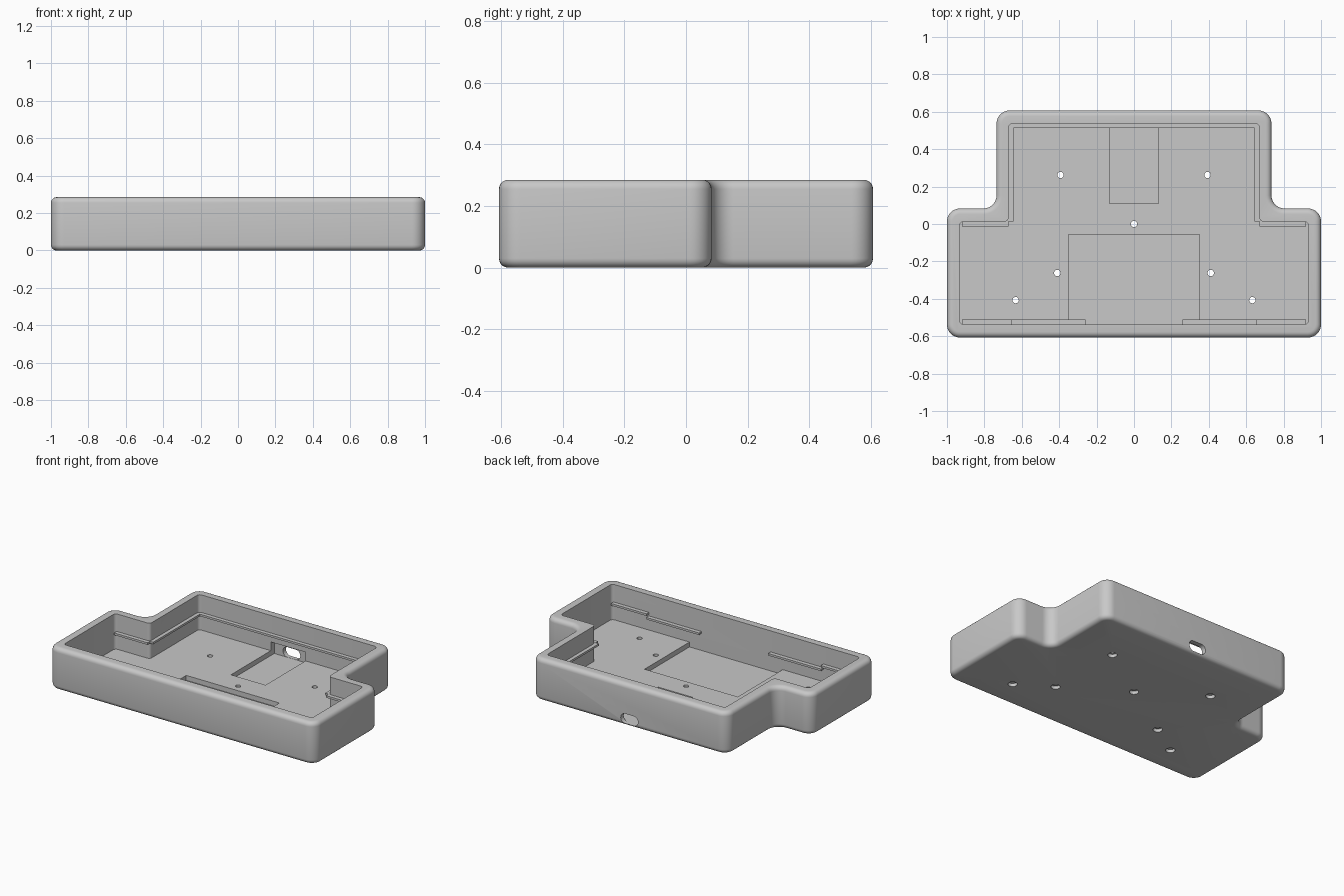
import bpy, bmesh, math
from mathutils import Vector

cube = bpy.data.objects.get("Cube")
if cube:
    bpy.data.objects.remove(cube, do_unlink=True)

HEIGHT, FLOOR, POCKET = 0.285, 0.046, 0.013

grey = bpy.data.materials.new("light grey plastic")
grey.use_nodes = True
grey.diffuse_color = (0.58, 0.58, 0.58, 1)
grey.node_tree.nodes["Principled BSDF"].inputs["Base Color"].default_value = (0.58, 0.58, 0.58, 1)


def tee(wide, narrow, front, step, back):
    """Mirrored T-shaped outline, counter-clockwise."""
    half = [(wide, front), (wide, step), (narrow, step), (narrow, back)]
    return half + [(-x, y) for x, y in reversed(half)]


def box(x0, x1, y0, y1):
    return [(x0, y0), (x1, y0), (x1, y1), (x0, y1)]


def fillet(points, radius, steps):
    """Round every right-angled corner of an outline."""
    out = []
    for i, p in enumerate(points):
        p = Vector(p)
        a = (Vector(points[i - 1]) - p).normalized() * radius
        b = (Vector(points[(i + 1) % len(points)]) - p).normalized() * radius
        for k in range(steps + 1):
            t = k / steps * math.pi / 2
            out.append(p + a + b - b * math.cos(t) - a * math.sin(t))
    return out


def prism(name, outline, z0, z1, bevel=0.0):
    """Extrude an outline upward, optionally rounding its rims."""
    bm = bmesh.new()
    face = bm.faces.new([bm.verts.new((p[0], p[1], z0)) for p in outline])
    top = bmesh.ops.extrude_face_region(bm, geom=[face])["geom"]
    for v in top:
        if isinstance(v, bmesh.types.BMVert):
            v.co.z = z1
    bmesh.ops.recalc_face_normals(bm, faces=bm.faces)
    if bevel:
        rims = [e for e in bm.edges if abs(e.verts[0].co.z - e.verts[1].co.z) < 1e-5]
        bmesh.ops.bevel(bm, geom=rims, offset=bevel, segments=5, profile=0.5, affect='EDGES')
    return finish(name, bm)


def cylinder(name, x, y, radius, z0, z1):
    bm = bmesh.new()
    bmesh.ops.create_cone(bm, cap_ends=True, segments=24, radius1=radius, radius2=radius, depth=z1 - z0)
    bmesh.ops.translate(bm, verts=bm.verts, vec=(x, y, (z0 + z1) / 2))
    return finish(name, bm)


def finish(name, bm):
    mesh = bpy.data.meshes.new(name)
    bm.to_mesh(mesh)
    bm.free()
    mesh.materials.append(grey)
    obj = bpy.data.objects.new(name, mesh)
    bpy.context.collection.objects.link(obj)
    return obj


def cut(target, cutter):
    """Subtract a cutter, bake the result and discard the cutter."""
    cutter.hide_render = True
    mod = target.modifiers.new("cut", 'BOOLEAN')
    mod.operation, mod.solver, mod.object = 'DIFFERENCE', 'EXACT', cutter
    graph = bpy.context.evaluated_depsgraph_get()
    mesh = bpy.data.meshes.new_from_object(target.evaluated_get(graph))
    target.modifiers.clear()
    target.data = mesh
    bpy.data.objects.remove(cutter, do_unlink=True)


# Outer shell with rounded corners and rims
shell = prism("case_shell", fillet(tee(1, 0.735, -0.607, 0.083, 0.607), 0.07, 8), 0, HEIGHT, 0.03)

# Main cavity
cut(shell, prism("cavity_cutter", fillet(tee(0.932, 0.67, -0.537, 0.013, 0.538), 0.022, 5), FLOOR, 1))

# Shallow floor pockets; the rear one reaches into the back wall
cut(shell, prism("front_pocket_cutter", box(-0.35, 0.35, -0.537, -0.055), POCKET, 0.06))
cut(shell, prism("rear_pocket_cutter", box(-0.13, 0.13, 0.11, 0.575), POCKET, 0.105))

# Oblong cable port through the back wall
port = prism("port_cutter", fillet(box(-0.065, 0.065, -0.034, 0.034), 0.0335, 8), -0.1, 0.1)
port.rotation_euler.x = math.pi / 2
port.location = (0, 0.62, 0.048)
bpy.context.view_layer.update()
cut(shell, port)

# Countersunk screw holes
holes = [(0, 0)]
for x, y in [(0.393, 0.262), (0.41, -0.262), (0.633, -0.407)]:
    holes += [(x, y), (-x, y)]
for x, y in holes:
    cut(shell, cylinder("screw_hole_cutter", x, y, 0.017, -0.05, 0.15))
    cut(shell, cylinder("screw_head_cutter", x, y, 0.029, -0.05, 0.022))

# Thin retaining ribs on the walls
RIB, UPPER, LOWER = 0.014, 0.152, 0.128
prism("rear_rib", box(-0.67, 0.67, 0.512, 0.543), UPPER, UPPER + RIB)
for side, s in (("left", 1), ("right", -1)):
    def rib(name, x0, x1, y0, y1, z):
        prism(f"{side}_{name}", box(*sorted((s * x0, s * x1)), y0, y1), z, z + RIB)
    rib("side_rib", 0.645, 0.675, 0.013, 0.512, UPPER)
    rib("wing_rib", 0.67, 0.92, -0.014, 0.018, UPPER)
    rib("front_outer_rib", 0.655, 0.92, -0.542, -0.51, UPPER)
    rib("front_inner_rib", 0.26, 0.655, -0.542, -0.51, LOWER)

# Smooth the rounded surfaces, keep the edges crisp
bpy.ops.object.select_all(action='DESELECT')
shell.select_set(True)
bpy.context.view_layer.objects.active = shell
bpy.ops.object.shade_smooth_by_angle(angle=math.radians(30))
